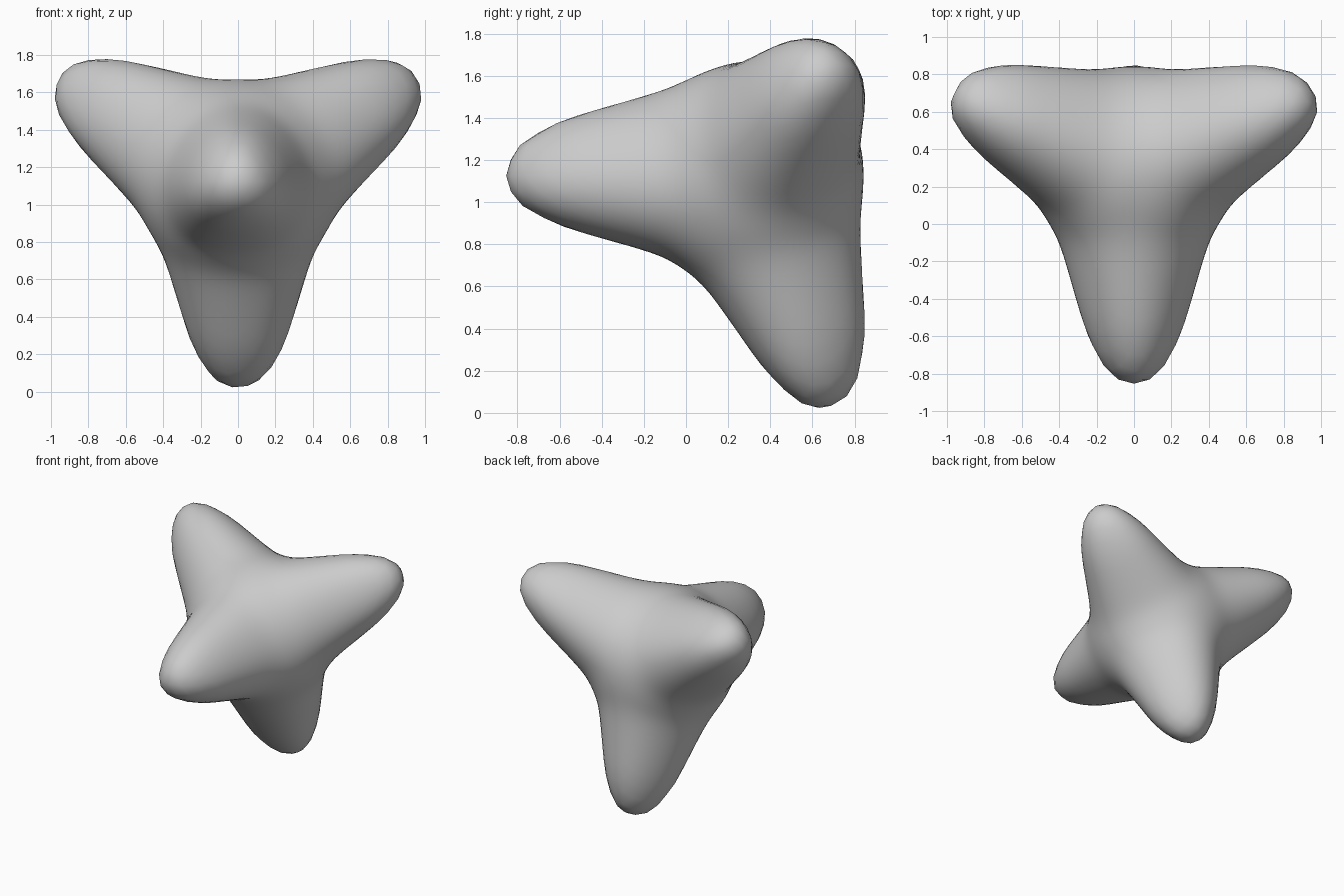
import bpy, bmesh, math
from mathutils import Vector

if "Cube" in bpy.data.objects:
    bpy.data.objects.remove(bpy.data.objects["Cube"])

CENTRE = Vector((0, 0.305, 1.125))
# each arm: radius at the core, at the shoulder of the tip, and at the tip
STATIONS = [(0.0, 0.475), (0.80, 0.262), (0.993, 0.183)]
BLEND, BULGE = 0.03, 0.025

# four arm directions of a regular tetrahedron: front, bottom, upper left/right
ARMS = [Vector(v).normalized() for v in (
    (0, -1, 0), (0, 1 / 3, -0.9428),
    (0.8165, 1 / 3, 0.4714), (-0.8165, 1 / 3, 0.4714))]


def flat_side(i):
    """Sideways direction of arm i facing one of the broad flat sides."""
    a, b = ARMS[i], ARMS[(i + 1) % 4]
    return -(b - a * b.dot(a)).normalized()


SIDES = [flat_side(i) for i in range(4)]


def cone_distance(s, rho, start, end):
    """Distance to a round-ended cone in arm coordinates."""
    (s0, r0), (s1, r1) = start, end
    k = (r0 - r1) / (s1 - s0)
    t = min(max(s - rho * k / math.sqrt(1 - k * k), s0), s1)
    return math.hypot(s - t, rho) - (r0 - k * (t - s0))


def surface_radius(d):
    """Radius where the smoothly blended arms end in direction d."""
    arms = []
    for a, side in zip(ARMS, SIDES):
        c = max(-1.0, min(1.0, d.dot(a)))
        sn = math.sqrt(1 - c * c)
        u = d.dot(side) / sn if sn > 1e-5 else 0.0
        arms.append((c, sn, BULGE * (1 + 4 * u ** 3 - 3 * u) / 2))
    lo, hi = 0.3, 1.4
    for _ in range(18):
        r = (lo + hi) / 2
        total = 0.0
        for c, sn, bulge in arms:
            s, rho = r * c, r * sn
            dist = min(cone_distance(s, rho, STATIONS[0], STATIONS[1]),
                       cone_distance(s, rho, STATIONS[1], STATIONS[2]))
            dist -= bulge * min(1.0, rho / 0.25)
            total += math.exp(-dist / BLEND)
        if total > 1:
            lo = r
        else:
            hi = r
    return lo


# one blended four-armed body, shaped from a sphere
bm = bmesh.new()
bmesh.ops.create_icosphere(bm, subdivisions=5, radius=1)
for v in bm.verts:
    d = v.co.normalized()
    v.co = CENTRE + d * surface_radius(d)
# soften the blends slightly
for _ in range(3):
    bmesh.ops.smooth_vert(bm, verts=bm.verts, factor=0.3,
                          use_axis_x=True, use_axis_y=True, use_axis_z=True)
for f in bm.faces:
    f.smooth = True
mesh = bpy.data.meshes.new("four_armed_body")
bm.to_mesh(mesh)
bm.free()
body = bpy.data.objects.new("four_armed_body", mesh)
bpy.context.collection.objects.link(body)
